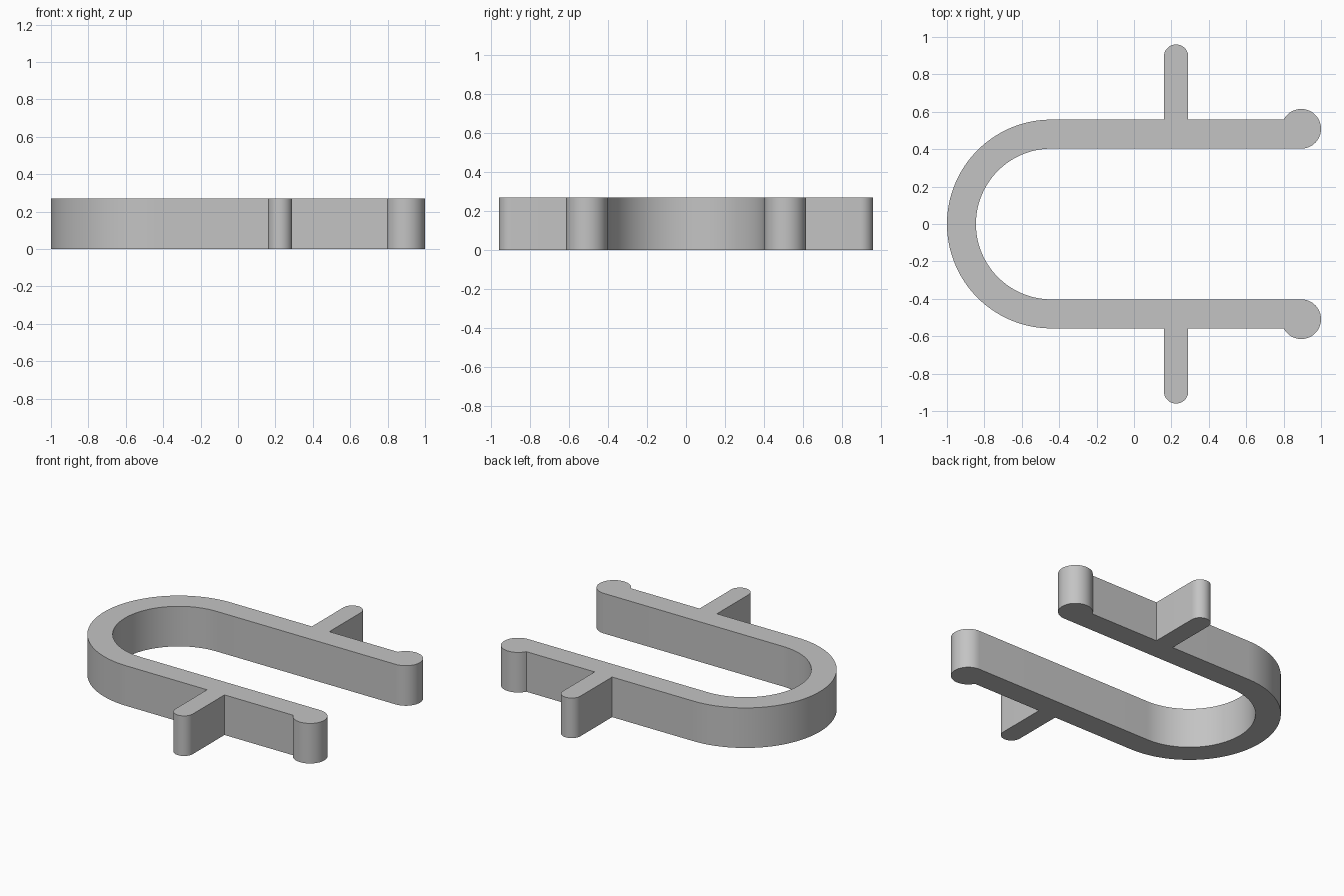
import bpy, bmesh, math

cube = bpy.data.objects.get("Cube")
if cube:
    bpy.data.objects.remove(cube, do_unlink=True)

HEIGHT = 0.27
OUTER, INNER = 0.558, 0.403      # bend radii, also the arm faces
BEND_X = -0.442
PEG_X, PEG_R, PEG_TIP = 0.225, 0.065, 0.96
BULB_R = 0.106


def arc(cx, cy, r, start, end, steps):
    """Points along an arc, angles in degrees."""
    angles = [math.radians(start + (end - start) * i / steps) for i in range(steps + 1)]
    return [(cx + r * math.cos(a), cy + r * math.sin(a)) for a in angles]


# Half outline: outer bend, peg, end bulb, then back along the inner face
bulb_y = INNER + BULB_R
bulb_start = 180 - math.degrees(math.asin((OUTER - bulb_y) / BULB_R))
half = arc(BEND_X, 0, OUTER, 180, 90, 32)
half.append((PEG_X - PEG_R, OUTER))
half += arc(PEG_X, PEG_TIP - PEG_R, PEG_R, 180, 0, 24)
half.append((PEG_X + PEG_R, OUTER))
half += arc(1 - BULB_R, bulb_y, BULB_R, bulb_start, -90, 36)
half += arc(BEND_X, 0, INNER, 90, 180, 32)

# Mirror into the closed outline
outline = half + [(x, -y) for x, y in reversed(half[1:-1])]

# Extrude the outline upwards
bm = bmesh.new()
base = bm.faces.new([bm.verts.new((x, y, 0)) for x, y in outline])
result = bmesh.ops.extrude_face_region(bm, geom=[base], use_keep_orig=True)
top = [v for v in result["geom"] if isinstance(v, bmesh.types.BMVert)]
bmesh.ops.translate(bm, verts=top, vec=(0, 0, HEIGHT))
bmesh.ops.recalc_face_normals(bm, faces=bm.faces)
mesh = bpy.data.meshes.new("spring_clip")
bm.to_mesh(mesh)
bm.free()

clip = bpy.data.objects.new("spring_clip", mesh)
bpy.context.collection.objects.link(clip)

# Plain grey material
grey = bpy.data.materials.new("light grey")
grey.use_nodes = True
colour = (0.55, 0.55, 0.55, 1)
grey.diffuse_color = colour
grey.node_tree.nodes["Principled BSDF"].inputs["Base Color"].default_value = colour
mesh.materials.append(grey)

# Smooth the curved walls, keep the corners sharp
bpy.ops.object.select_all(action="DESELECT")
clip.select_set(True)
bpy.context.view_layer.objects.active = clip
bpy.ops.object.shade_smooth_by_angle(angle=math.radians(30))
